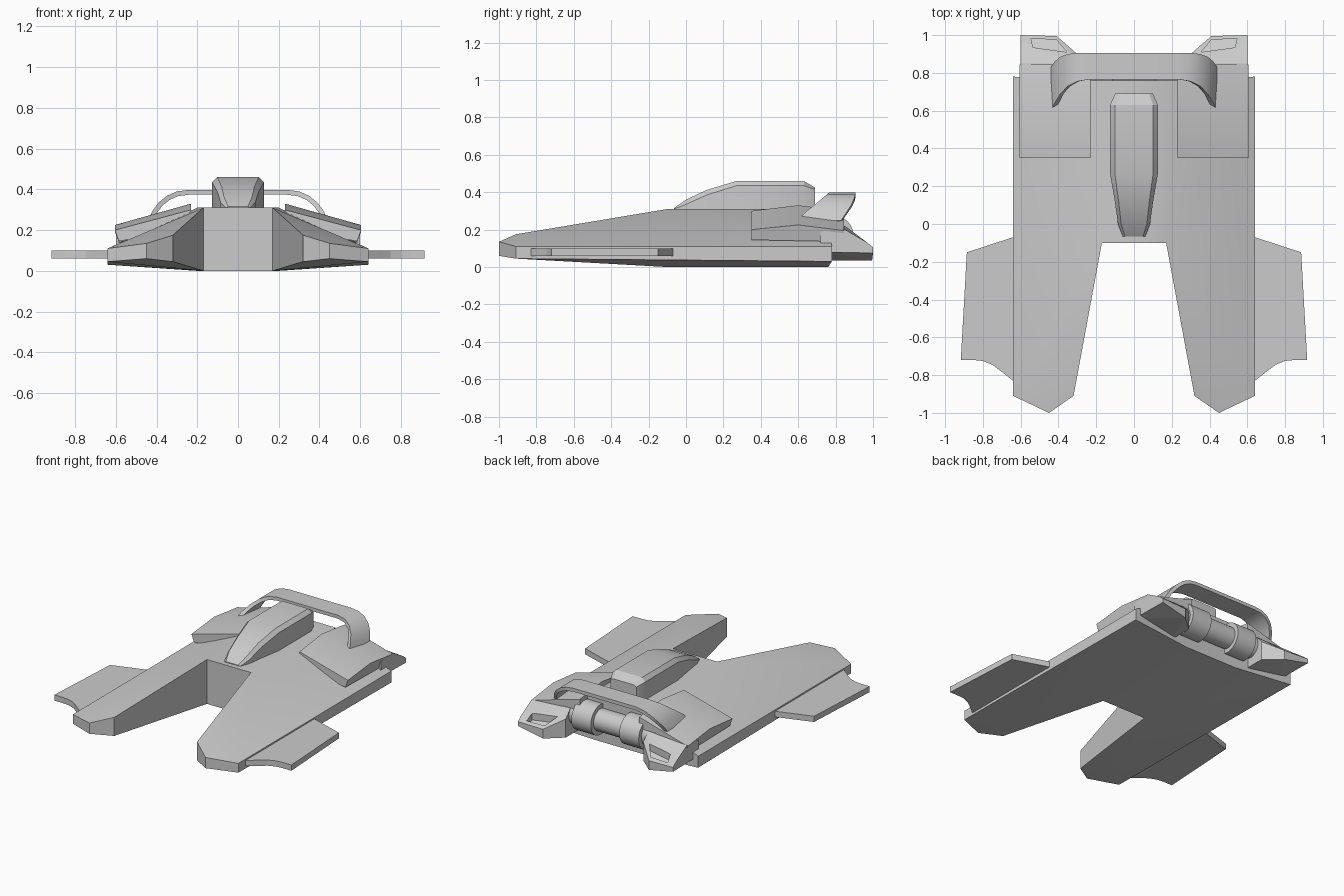
import bpy, bmesh, math
from mathutils import Vector

if "Cube" in bpy.data.objects:
    bpy.data.objects.remove(bpy.data.objects["Cube"])


def finish(bm, name, mirror=True, smooth=True):
    bmesh.ops.recalc_face_normals(bm, faces=bm.faces)
    me = bpy.data.meshes.new(name)
    bm.to_mesh(me)
    bm.free()
    ob = bpy.data.objects.new(name, me)
    bpy.context.collection.objects.link(ob)
    if smooth:
        bpy.ops.object.select_all(action='DESELECT')
        bpy.context.view_layer.objects.active = ob
        ob.select_set(True)
        bpy.ops.object.shade_smooth_by_angle(angle=math.radians(25))
    if mirror:
        ob.modifiers.new("Mirror", 'MIRROR')
    return ob


def solid(name, verts, faces, **kw):
    bm = bmesh.new()
    vs = [bm.verts.new(v) for v in verts]
    for f in faces:
        bm.faces.new([vs[i] for i in f])
    return finish(bm, name, **kw)


def loft(name, rings, **kw):
    n = len(rings[0])
    faces = [(r * n + i, r * n + (i + 1) % n, (r + 1) * n + (i + 1) % n, (r + 1) * n + i)
             for r in range(len(rings) - 1) for i in range(n)]
    faces += [tuple(range(n)), tuple(range((len(rings) - 1) * n, len(rings) * n))]
    return solid(name, [p for r in rings for p in r], faces, **kw)


def convex(name, pts, **kw):
    bm = bmesh.new()
    for p in pts:
        bm.verts.new(p)
    bmesh.ops.convex_hull(bm, input=bm.verts)
    bmesh.ops.dissolve_limit(bm, angle_limit=0.05, verts=bm.verts, edges=bm.edges)
    return finish(bm, name, **kw)


# Forked hull: right half outline as (x, y, bottom z, top z), mirrored
outline = [(0, -.1, 0, .31), (.17, -.1, 0, .31), (.32, -.91, .045, .175), (.45, -1, .06, .135),
           (.64, -.91, .045, .11), (.64, .78, .03, .11), (.2, .76, 0, .31), (0, .76, 0, .31)]
n = len(outline)
caps = [(0, 1, 6, 7), (1, 4, 5, 6), (1, 2, 4), (2, 3, 4)]
solid("hull",
      [(x, y, b) for x, y, b, t in outline] + [(x, y, t) for x, y, b, t in outline],
      caps + [tuple(i + n for i in f) for f in caps]
      + [(i, i + 1, i + 1 + n, i + n) for i in range(n - 1)])

# Side wings with a scooped front edge
wing = [(.6, -.06), (.64, -.07), (.885, -.15), (.917, -.72), (.85, -.72),
        (.8, -.725), (.75, -.745), (.71, -.775), (.64, -.83), (.6, -.83)]
loft("wing", [[(x, y, z) for x, y in wing] for z in (.06, .1)], smooth=False)

# Canopy: (y, half width, top z, shoulder z)
canopy = [(-.065, .06, .315, .31), (0, .085, .36, .335), (.11, .1, .412, .385),
          (.27, .127, .46, .435), (.63, .127, .46, .435), (.69, .1, .425, .415)]
loft("canopy", [[(-w, y, .29), (-w, y, s), (-w * .8, y, t), (w * .8, y, t), (w, y, s), (w, y, .29)]
                for y, w, t, s in canopy], mirror=False)

# Tilted engine covers
cover = [(.35, .30, .20, .145), (.60, .33, .225, .14), (.845, .30, .195, .135)]
loft("engine_cover", [[(.23, y, a), (.605, y, b), (.585, y, c), (.23, y, a - .09)]
                      for y, a, b, c in cover])

# Exhaust nozzles with a recessed opening
nozzle = convex("exhaust_nozzle",
                [(.6, .85, .2), (.3, .85, .22), (.6, .97, .13), (.6, 1, .105), (.6, 1, .075),
                 (.41, .995, .10), (.41, .995, .035), (.3, .9, .165), (.3, .9, .035),
                 (.6, .72, .08), (.3, .72, .035), (.6, .72, .19), (.3, .72, .22)],
                mirror=False, smooth=False)
hole = [(.355, .91), (.41, .975), (.545, .982), (.535, .935)]
cutter = loft("nozzle_cutter", [[(x, y, .16 - .6 * (y - .85)) for x, y in hole],
                                [(x, y, .4) for x, y in hole]], mirror=False, smooth=False)
cutter.hide_render = True
cutter.hide_set(True)
cut = nozzle.modifiers.new("Opening", 'BOOLEAN')
cut.object = cutter
cut.operation = 'DIFFERENCE'
nozzle.modifiers.new("Mirror", 'MIRROR')

# Roll bar spoiler: (x, z, front y, back y), swept both ways with even thickness
half = [(.24, .398, .765, .905), (.30, .39, .755, .905), (.35, .368, .73, .90), (.39, .335, .69, .885),
        (.42, .295, .64, .86), (.44, .25, .595, .83)]
path = [(-x, z, a, b) for x, z, a, b in reversed(half)] + half
rings = []
for i, (x, z, a, b) in enumerate(path):
    p, q = path[max(i - 1, 0)], path[min(i + 1, len(path) - 1)]
    d = Vector((q[0] - p[0], q[1] - p[1])).normalized() * .024
    rings.append([(x, a, z), (x, b, z), (x + d.y, b, z - d.x), (x + d.y, a, z - d.x)])
loft("roll_bar", rings, mirror=False)


# Rear turbine: rod along x with two drums
def drum(name, x, r, length):
    rings = [[(x + s * length / 2, .79 + r * math.cos(k * math.tau / 24),
               .17 + r * math.sin(k * math.tau / 24)) for k in range(24)] for s in (-1, 1)]
    return loft(name, rings, mirror=False)


drum("turbine_rod", 0, .075, .72)
for side, x in (("left", -.185), ("right", .185)):
    drum("turbine_drum_" + side, x, .105, .15)
